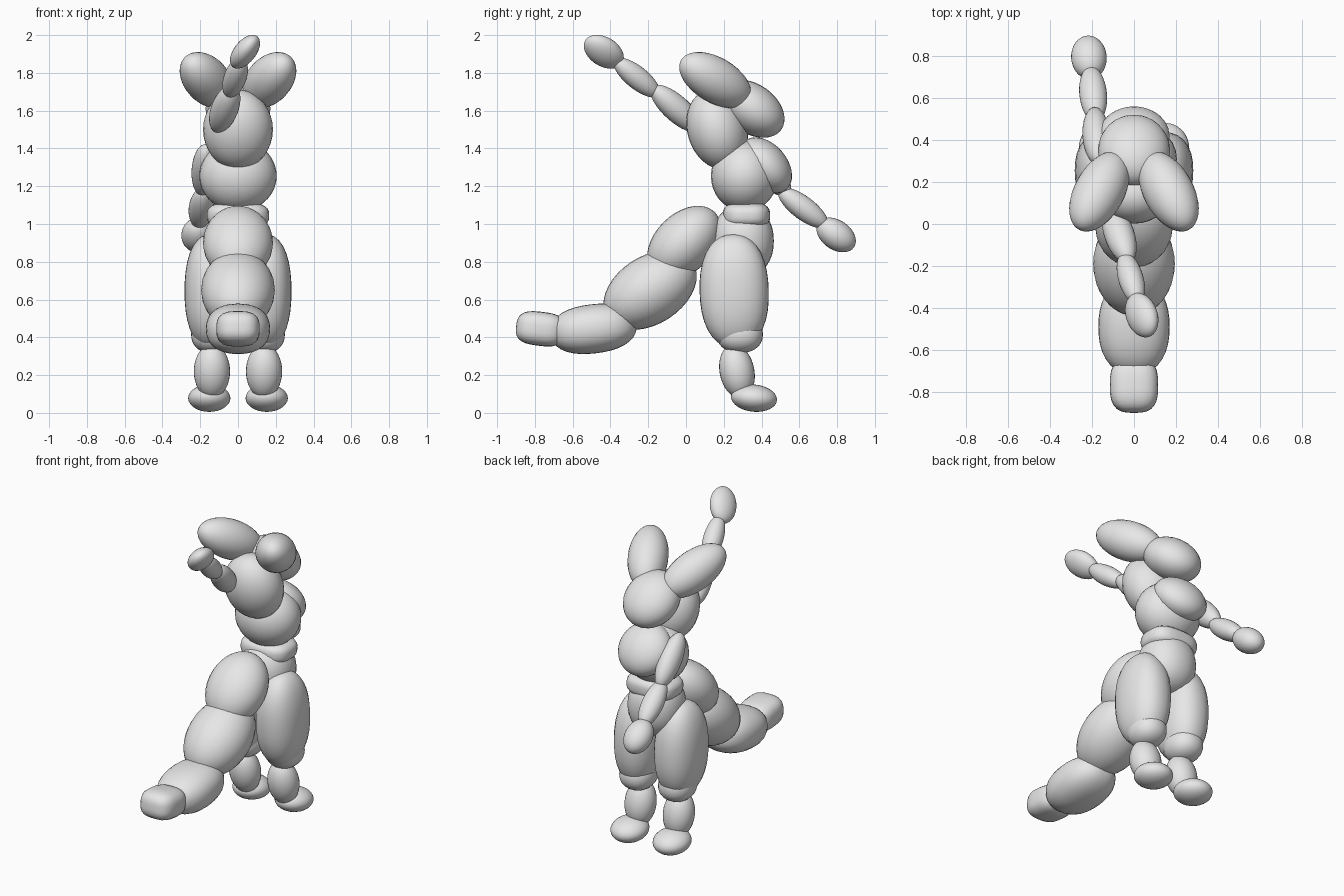
import bpy
import bmesh
from mathutils import Vector, Matrix

cube = bpy.data.objects.get("Cube")
if cube:
    bpy.data.objects.remove(cube, do_unlink=True)

GREY = (0.8, 0.8, 0.8, 1.0)
grey = bpy.data.materials.new("plain_grey")
grey.use_nodes = True
grey.diffuse_color = GREY
grey.node_tree.nodes["Principled BSDF"].inputs["Base Color"].default_value = GREY


def blob(name, centre, radii, long=(0, 0, 1), across=(1, 0, 0), power=2):
    """Ellipsoid whose third radius runs along `long`; power above 2 makes it boxier."""
    bm = bmesh.new()
    bmesh.ops.create_uvsphere(bm, u_segments=28, v_segments=18, radius=1)
    for v in bm.verts:
        v.co /= sum(abs(c) ** power for c in v.co) ** (1 / power)
    z = Vector(long).normalized()
    x = Vector(across)
    x = (x - z * x.dot(z)).normalized()
    turn = Matrix((x, z.cross(x), z)).transposed().to_4x4()
    bm.transform(Matrix.Translation(centre) @ turn @ Matrix.Diagonal((*radii, 1)))
    for f in bm.faces:
        f.smooth = True
    mesh = bpy.data.meshes.new(name)
    bm.to_mesh(mesh)
    bm.free()
    mesh.materials.append(grey)
    obj = bpy.data.objects.new(name, mesh)
    bpy.context.collection.objects.link(obj)
    return obj


# Legs and ears, mirrored
for label, s in (("left", 1), ("right", -1)):
    blob(label + "_foot", (s * .152, .36, .078), (.112, .072, .122), (0, 1, -.1))
    blob(label + "_shin", (s * .138, .27, .22), (.096, .092, .145), (0, -.2, 1))
    blob(label + "_knee", (s * .14, .285, .415), (.108, .122, .098), power=2.2)
    blob(label + "_thigh", (s * .145, .255, .645), (.138, .183, .3), (0, -.03, 1), power=2.3)
    blob(label + "_ear", (s * .165, .155, 1.762), (.12, .12, .225), (s * .42, -.78, .46))

# Torso and head
blob("pelvis", (0, .3, .91), (.17, .165, .19), power=2.2)
blob("waist", (0, .32, 1.045), (.165, .125, .07), power=3)
blob("chest", (0, .31, 1.255), (.205, .178, .19))
blob("upper_chest", (0, .42, 1.31), (.17, .17, .115), (0, .75, .65))
blob("neck", (0, .165, 1.5), (.185, .158, .215), (0, -.3, 1))
blob("head", (0, .35, 1.61), (.172, .13, .19), (0, .81, -.59))

# Raised arm
blob("raised_upper_arm", (-.07, -.05, 1.61), (.072, .07, .18), (.25, -.72, .64))
blob("raised_forearm", (-.015, -.26, 1.775), (.06, .06, .155), (.22, -.75, .6))
blob("raised_hand", (.037, -.435, 1.912), (.058, .086, .122), (.4, -.72, .56), (-.75, .1, .66))

# Lowered arm
blob("lowered_upper_arm", (-.18, .42, 1.285), (.066, .075, .18), (-.05, .7, -.7))
blob("lowered_forearm", (-.195, .62, 1.085), (.066, .062, .16), (-.08, .8, -.6))
blob("lowered_hand", (-.215, .795, .942), (.085, .078, .115), (-.06, .82, -.57))

# Tail
blob("tail_base", (0, -.01, .9), (.185, .155, .23), (0, .7, .7))
blob("tail_middle", (0, -.19, .65), (.195, .18, .27), (0, .84, .54))
blob("tail_end", (0, -.49, .445), (.17, .13, .23), (0, 1, .12), power=2.3)
blob("tail_tip", (0, -.77, .445), (.115, .09, .13), (0, -1, .12), power=3)
